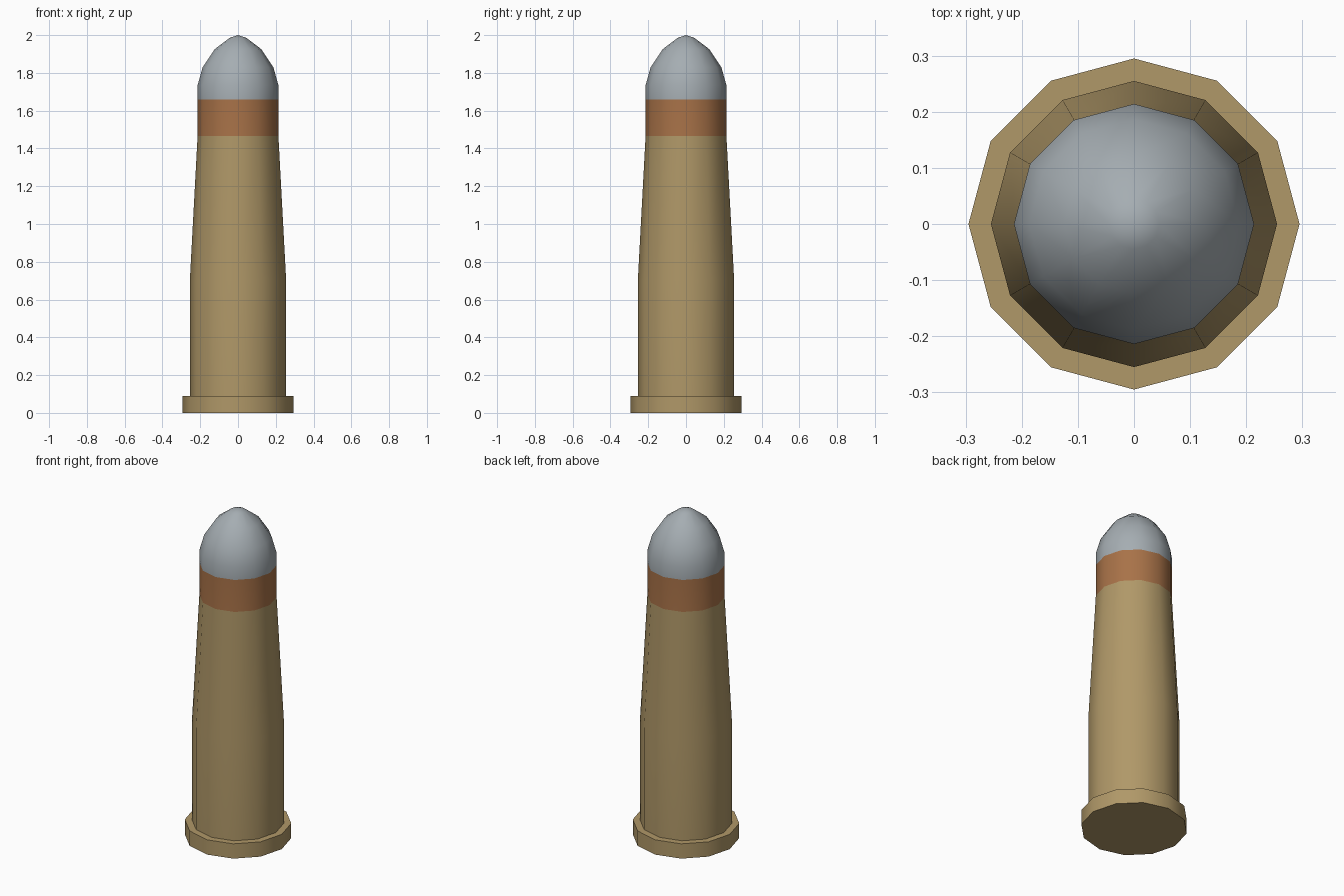
import bpy, bmesh, math

if "Cube" in bpy.data.objects:
    bpy.data.objects.remove(bpy.data.objects["Cube"])

SIDES = 12

def material(name, srgb):
    m = bpy.data.materials.new(name)
    lin = [((c / 255 + 0.055) / 1.055) ** 2.4 for c in srgb]
    m.diffuse_color = (*lin, 1)
    m.use_nodes = True
    m.node_tree.nodes["Principled BSDF"].inputs["Base Color"].default_value = m.diffuse_color
    return m

brass = material("brass", (176, 152, 104))
copper = material("copper", (168, 114, 72))
lead = material("grey_lead", (165, 173, 178))

# Profile from base to nose: (radius, height)
profile = [(0.295, 0), (0.295, 0.09), (0.255, 0.09), (0.255, 0.70),
           (0.214, 1.465), (0.214, 1.66), (0.214, 1.735),
           (0.187, 1.83), (0.124, 1.925), (0.045, 1.985)]

bm = bmesh.new()
rings = []
for r, z in profile:
    rings.append([bm.verts.new((r * math.cos(2 * math.pi * i / SIDES),
                                r * math.sin(2 * math.pi * i / SIDES), z))
                  for i in range(SIDES)])
for a, b in zip(rings, rings[1:]):
    for i in range(SIDES):
        j = (i + 1) % SIDES
        bm.faces.new((a[i], a[j], b[j], b[i]))

# Flat base and pointed tip
bm.faces.new(rings[0][::-1])
tip = bm.verts.new((0, 0, 2))
for i in range(SIDES):
    bm.faces.new((rings[-1][i], rings[-1][(i + 1) % SIDES], tip))

# Colour by height: brass case, copper band, grey nose
for f in bm.faces:
    z = f.calc_center_median().z
    f.material_index = 0 if z < 1.465 else 1 if z < 1.66 else 2
bmesh.ops.recalc_face_normals(bm, faces=bm.faces)

mesh = bpy.data.meshes.new("cartridge")
bm.to_mesh(mesh)
bm.free()
for m in (brass, copper, lead):
    mesh.materials.append(m)
obj = bpy.data.objects.new("cartridge", mesh)
bpy.context.collection.objects.link(obj)

# Smooth sides, sharp rim
bpy.context.view_layer.objects.active = obj
obj.select_set(True)
bpy.ops.object.shade_smooth_by_angle(angle=math.radians(45))
